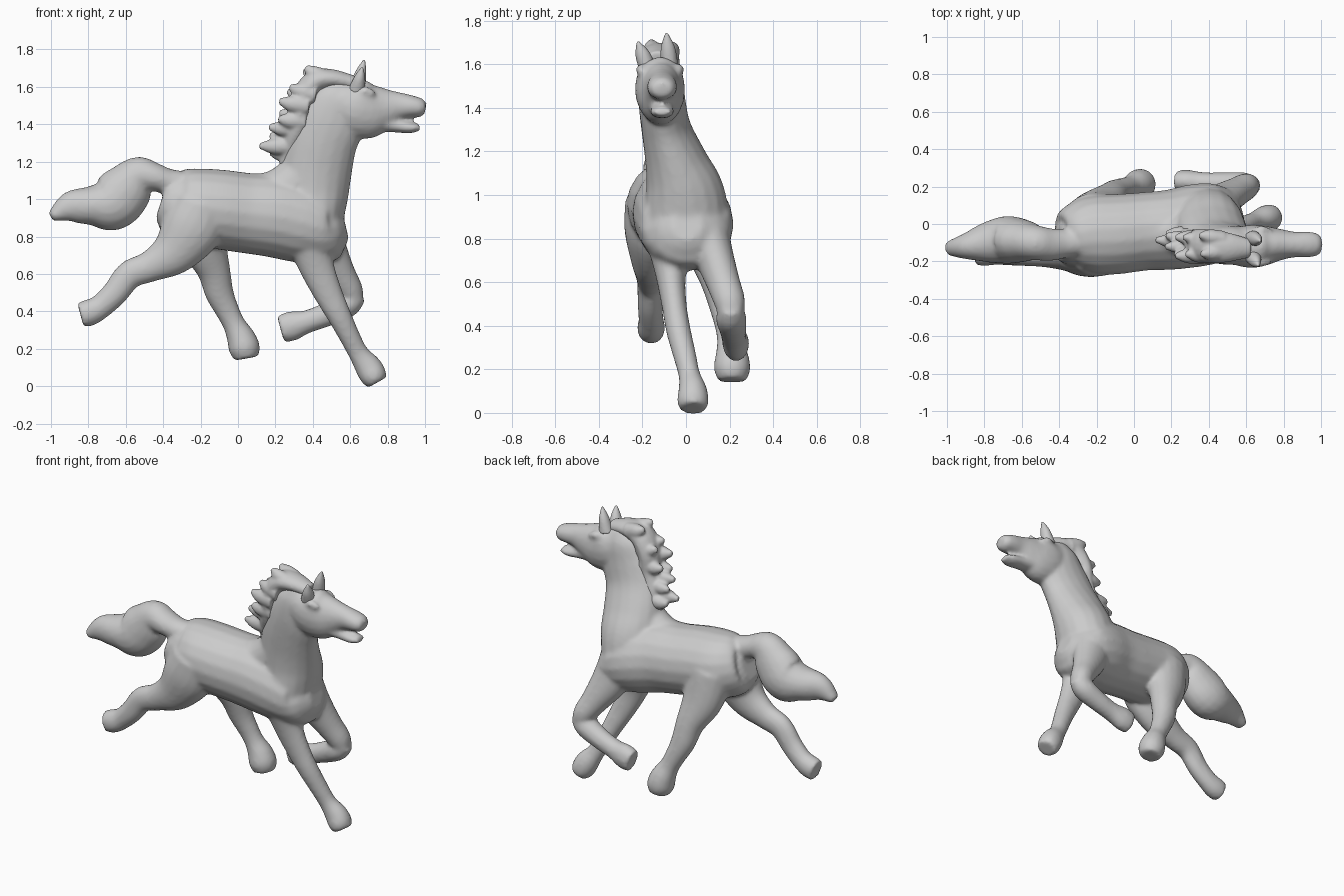
import bpy, bmesh, math
from mathutils import Vector

SIDES = 18


def spline(pts, steps=5):
    """Catmull-Rom interpolation of (x, y, z, half_width, half_height) stations."""
    v = [Vector(p) for p in pts]
    v = [v[0] * 2 - v[1]] + v + [v[-1] * 2 - v[-2]]
    out = []
    for a, b, c, d in zip(v, v[1:], v[2:], v[3:]):
        for i in range(steps):
            t = i / steps
            out.append(0.5 * (2 * b + (c - a) * t + (2 * a - 5 * b + 4 * c - d) * t * t
                              + (3 * b - a - 3 * c + d) * t ** 3))
    return out + [v[-2]]


def loft(bm, pts):
    """Closed tube of elliptical rings following the stations."""
    st = spline(pts)
    pos = [Vector(s[:3]) for s in st]
    rings = []
    for i, s in enumerate(st):
        t = (pos[min(i + 1, len(st) - 1)] - pos[max(i - 1, 0)]).normalized()
        side = Vector((0, 1, 0))
        side = (side - t * side.dot(t)).normalized()
        up = t.cross(side)
        w, h = max(s[3], 0.004), max(s[4], 0.004)
        ring = []
        for k in range(SIDES):
            a = 2 * math.pi * k / SIDES
            ring.append(bm.verts.new(pos[i] + side * w * math.cos(a) + up * h * math.sin(a)))
        rings.append(ring)
    for r, q in zip(rings, rings[1:]):
        for k in range(SIDES):
            n = (k + 1) % SIDES
            bm.faces.new((r[k], r[n], q[n], q[k]))
    bm.faces.new(rings[0][::-1])
    bm.faces.new(rings[-1])


def fused(name, parts, voxel, smooth):
    """Merge overlapping lofts into one continuous sculpted skin."""
    bm = bmesh.new()
    for p in parts:
        loft(bm, p)
    bmesh.ops.recalc_face_normals(bm, faces=bm.faces)
    me = bpy.data.meshes.new(name)
    bm.to_mesh(me)
    bm.free()
    ob = bpy.data.objects.new(name, me)
    bpy.context.collection.objects.link(ob)
    rm = ob.modifiers.new("fuse", 'REMESH')
    rm.mode = 'VOXEL'
    rm.voxel_size = voxel
    rm.use_smooth_shade = True
    sm = ob.modifiers.new("soften", 'SMOOTH')
    sm.factor = 0.5
    sm.iterations = smooth
    return ob


# Trunk, neck and head
torso = [(-.405, -.09, 1.0, .08, .10), (-.375, -.09, .99, .13, .15), (-.32, -.075, .975, .18, .19),
         (-.23, -.06, .96, .212, .207), (-.1, -.055, .945, .215, .215), (.05, -.04, .925, .21, .217),
         (.2, -.03, .91, .215, .225), (.35, -.005, .875, .222, .22), (.46, .005, .84, .205, .19),
         (.53, .005, .85, .15, .14), (.575, .005, .86, .07, .07)]
withers = [(.05, -.045, .99, .12, .14), (.2, -.05, 1.02, .12, .135), (.32, -.06, 1.09, .11, .14),
           (.42, -.08, 1.2, .09, .14)]
neck = [(.40, .005, .80, .205, .15), (.40, -.005, 1.0, .185, .188), (.415, -.045, 1.15, .145, .195),
        (.45, -.09, 1.3, .115, .187), (.5, -.11, 1.43, .108, .18), (.53, -.115, 1.55, .098, .14),
        (.54, -.12, 1.63, .06, .08)]
head = [(.54, -.12, 1.53, .10, .11), (.62, -.12, 1.49, .115, .153), (.70, -.115, 1.475, .107, .153),
        (.78, -.11, 1.485, .085, .117), (.86, -.11, 1.497, .069, .077),
        (.93, -.11, 1.495, .07, .06), (.98, -.11, 1.487, .06, .05), (1.003, -.11, 1.483, .04, .03)]
jaw = [(.74, -.11, 1.41, .07, .05), (.84, -.11, 1.393, .056, .037),
       (.92, -.11, 1.382, .056, .03), (.972, -.11, 1.385, .04, .02)]
brows = [[(.64, y, 1.57, .012, .02), (.68, y, 1.575, .025, .028), (.73, y, 1.56, .012, .015)]
         for y in (-.205, -.033)]

# Legs
fore_near = [(.37, -.07, .80, .12, .12), (.42, -.07, .64, .072, .095), (.48, -.055, .5, .058, .078),
             (.54, -.035, .38, .057, .065), (.6, -.005, .26, .053, .056), (.645, .015, .175, .05, .055),
             (.695, .03, .105, .066, .072), (.725, .032, .055, .073, .072), (.745, .032, .02, .062, .058)]
fore_far_upper = [(.42, .08, .86, .115, .13), (.47, .125, .73, .092, .115), (.545, .17, .6, .078, .085),
                  (.6, .2, .51, .072, .07), (.62, .205, .44, .055, .05)]
fore_far_lower = [(.645, .205, .49, .05, .05), (.585, .207, .437, .07, .07), (.48, .215, .385, .062, .065),
                  (.37, .22, .345, .057, .062), (.29, .228, .322, .061, .08), (.228, .23, .305, .057, .073)]
hind_near = [(-.19, -.16, .97, .12, .16), (-.25, -.165, .84, .118, .165), (-.345, -.165, .715, .09, .125),
             (-.47, -.165, .64, .067, .085), (-.58, -.165, .595, .06, .077), (-.66, -.165, .495, .057, .07),
             (-.735, -.16, .425, .058, .066), (-.79, -.16, .395, .064, .072), (-.842, -.16, .38, .062, .068)]
hind_far = [(-.21, .045, .95, .12, .16), (-.185, .09, .77, .1, .13), (-.13, .14, .62, .08, .09),
            (-.1, .17, .5, .067, .077), (-.055, .19, .4, .058, .064), (-.02, .2, .33, .058, .061),
            (.015, .21, .26, .077, .077), (.035, .212, .2, .084, .084), (.045, .212, .148, .066, .066)]

# Flowing tail
tail = [(-.30, -.1, 1.08, .07, .07), (-.38, -.105, 1.095, .08, .07), (-.45, -.11, 1.118, .088, .078),
        (-.53, -.1, 1.125, .095, .105), (-.60, -.09, 1.05, .115, .145), (-.68, -.085, .975, .128, .148),
        (-.79, -.1, .965, .108, .105), (-.9, -.12, .957, .07, .083), (-1.0, -.13, .905, .037, .027)]

fused("horse_body", [torso, withers, neck, head, jaw, fore_near, fore_far_upper, fore_far_lower,
                     hind_near, hind_far, tail] + brows, .012, 9)

# Mane: crest along the neck plus swept-back locks (root, tip)
crest = [(.62, -.13, 1.62, .05, .04), (.5, -.125, 1.643, .08, .052), (.41, -.12, 1.625, .09, .065),
         (.345, -.115, 1.53, .09, .065), (.325, -.11, 1.4, .08, .06), (.28, -.08, 1.28, .06, .05),
         (.25, -.07, 1.18, .03, .03)]
locks = [((.48, -.15, 1.63), (.36, -.16, 1.705)), ((.47, -.08, 1.64), (.35, -.06, 1.69)),
         ((.42, -.17, 1.56), (.275, -.16, 1.60)), ((.40, -.09, 1.53), (.265, -.07, 1.58)),
         ((.38, -.17, 1.50), (.22, -.17, 1.525)), ((.38, -.08, 1.45), (.22, -.07, 1.46)),
         ((.36, -.15, 1.42), (.215, -.16, 1.43)), ((.36, -.12, 1.38), (.165, -.12, 1.385)),
         ((.34, -.10, 1.33), (.17, -.06, 1.34)), ((.32, -.10, 1.29), (.115, -.085, 1.285)),
         ((.31, -.06, 1.25), (.17, -.05, 1.25))]
lock_parts = []
for root, tip in locks:
    r, t = Vector(root), Vector(tip)
    m = r.lerp(t, .6) + Vector((0, 0, -.005))
    lock_parts.append([(*r, .045, .055), (*m, .04, .044), (*t, .014, .016)])
fused("mane", [crest] + lock_parts, .009, 4)

# Ears
for name, root, tip in (("ear_left", (.635, -.075, 1.59), (.675, -.09, 1.745)),
                        ("ear_right", (.635, -.175, 1.58), (.665, -.222, 1.705))):
    r, t = Vector(root), Vector(tip)
    fused(name, [[(*r, .04, .045), (*r.lerp(t, .55), .033, .03), (*t, .006, .006)]], .006, 2)
